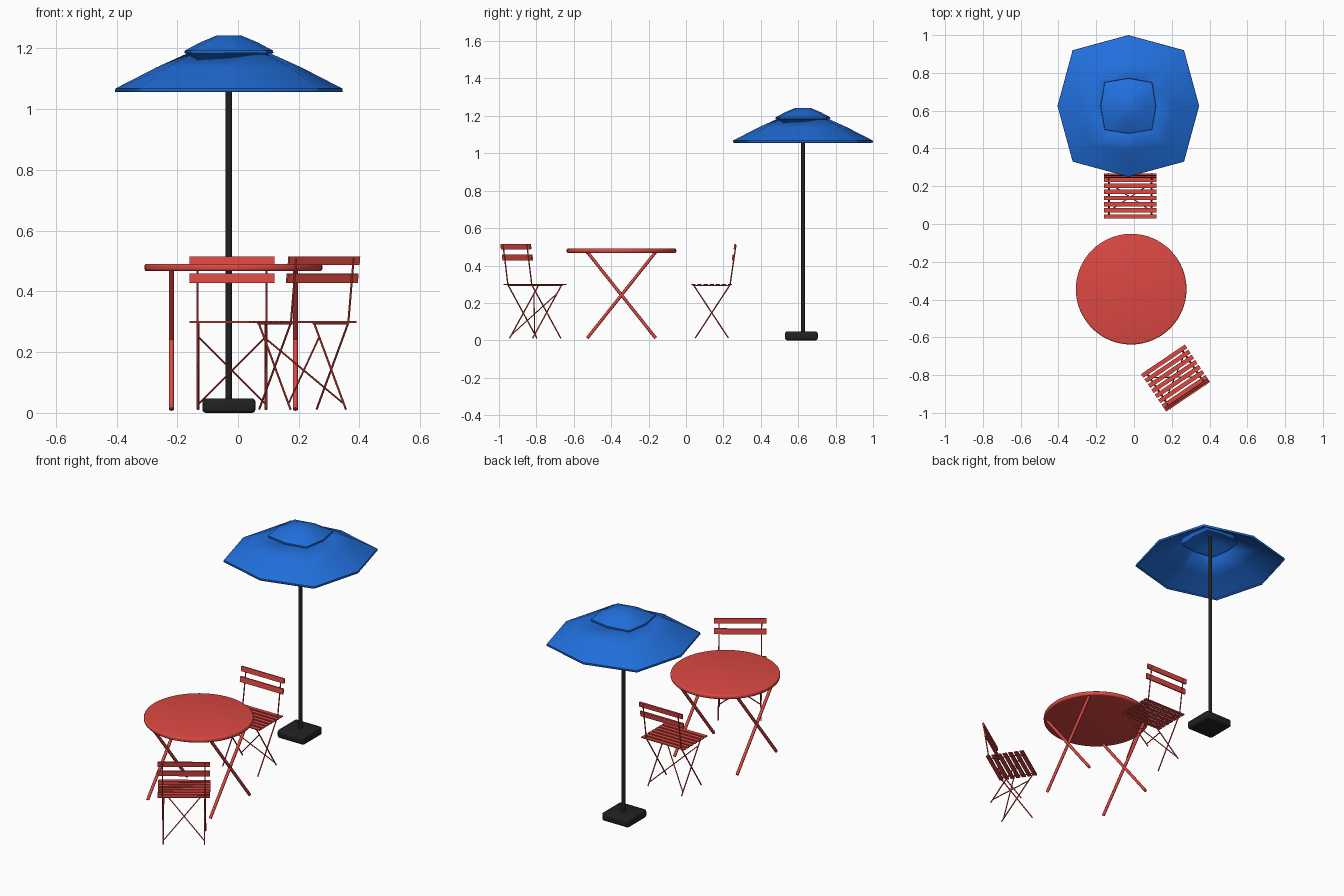
import bpy, bmesh, math
from mathutils import Vector, Matrix

if "Cube" in bpy.data.objects:
    bpy.data.objects.remove(bpy.data.objects["Cube"])


def material(name, color):
    m = bpy.data.materials.new(name)
    m.diffuse_color = (*color, 1)
    m.use_nodes = True
    m.node_tree.nodes["Principled BSDF"].inputs["Base Color"].default_value = m.diffuse_color
    return m


RED = material("red_paint", (0.72, 0.065, 0.055))
BLUE = material("blue_fabric", (0.015, 0.16, 0.72))
BLACK = material("black_metal", (0.015, 0.015, 0.015))


def finish(name, bm, mat, smooth=True):
    bmesh.ops.recalc_face_normals(bm, faces=bm.faces)
    me = bpy.data.meshes.new(name)
    bm.to_mesh(me)
    bm.free()
    ob = bpy.data.objects.new(name, me)
    bpy.context.collection.objects.link(ob)
    me.materials.append(mat)
    if smooth:
        bpy.ops.object.select_all(action='DESELECT')
        ob.select_set(True)
        bpy.context.view_layer.objects.active = ob
        bpy.ops.object.shade_smooth_by_angle(angle=math.radians(35))
    return ob


def tube(bm, a, b, r, seg=10):
    a, b = Vector(a), Vector(b)
    d = b - a
    mat = Matrix.Translation((a + b) / 2) @ d.to_track_quat('Z', 'Y').to_matrix().to_4x4()
    bmesh.ops.create_cone(bm, cap_ends=True, segments=seg, radius1=r, radius2=r,
                          depth=d.length, matrix=mat)


def box(bm, center, size, tilt=0):
    mat = (Matrix.Translation(center) @ Matrix.Rotation(tilt, 4, 'X')
           @ Matrix.Diagonal((*size, 1)))
    return bmesh.ops.create_cube(bm, size=1, matrix=mat)['verts']


def bevel(bm, width, segments=2):
    bmesh.ops.bevel(bm, geom=bm.edges[:], offset=width, segments=segments,
                    affect='EDGES', profile=0.5)


def octagon_shell(name, rings, cx, cy, close_top):
    # rings: (radius on the axes, radius on the diagonals, z)
    bm = bmesh.new()
    loops = []
    for rc, rd, z in rings:
        loops.append([bm.verts.new((cx + (rd if i % 2 else rc) * math.cos(i * math.pi / 4),
                                    cy + (rd if i % 2 else rc) * math.sin(i * math.pi / 4), z))
                      for i in range(8)])
    for lo, hi in zip(loops, loops[1:]):
        for i in range(8):
            j = (i + 1) % 8
            bm.faces.new((lo[i], lo[j], hi[j], hi[i]))
    if close_top:
        bm.faces.new(loops[-1])
    ob = finish(name, bm, BLUE)
    mod = ob.modifiers.new("thickness", 'SOLIDIFY')
    mod.thickness = 0.008
    mod.offset = -1
    return ob


# Parasol
PX, PY = -0.03, 0.625
octagon_shell("canopy", [(0.375, 0.417, 1.057), (0.374, 0.416, 1.068),
                         (0.238, 0.285, 1.138), (0.13, 0.16, 1.187)], PX, PY, False)
octagon_shell("canopy_cap", [(0.147, 0.178, 1.185), (0.145, 0.176, 1.193),
                             (0.095, 0.11, 1.22), (0.04, 0.045, 1.243)], PX, PY, True)

bm = bmesh.new()
tube(bm, (PX, PY, 0.03), (PX, PY, 1.22), 0.011, 20)
finish("parasol_pole", bm, BLACK)

bm = bmesh.new()
box(bm, (PX, PY - 0.008, 0.028), (0.175, 0.175, 0.048))
bevel(bm, 0.012, 3)
for v in bm.verts:
    v.co.z -= 0.004
finish("parasol_base", bm, BLACK)

# Table
TX, TY = -0.015, -0.345
bm = bmesh.new()
bmesh.ops.create_cone(bm, cap_ends=True, segments=64, radius1=0.293, radius2=0.293,
                      depth=0.024, matrix=Matrix.Translation((TX, TY, 0.479)))
rims = [e for e in bm.edges if abs(e.verts[0].co.z - e.verts[1].co.z) < 1e-5]
bmesh.ops.bevel(bm, geom=rims, offset=0.008, segments=3, affect='EDGES', profile=0.5)
finish("table_top", bm, RED)

bm = bmesh.new()
for sx in (-1, 1):
    for sy in (-1, 1):
        x = TX + sx * 0.204
        tube(bm, (x, TY + sy * 0.183, 0.012), (x, TY - sy * 0.185, 0.475), 0.0085, 12)
finish("table_legs", bm, RED)


# Folding chairs
def chair(label, x, y, angle):
    parts = []

    bm = bmesh.new()
    for i in range(7):
        box(bm, (0, -0.112 + i * 0.0325, 0.299), (0.28, 0.023, 0.006))
    parts.append(finish(label + "_seat_slats", bm, RED, False))

    bm = bmesh.new()
    tilt = -math.radians(8)
    box(bm, (0, 0.099, 0.443), (0.28, 0.009, 0.031), tilt)
    box(bm, (0, 0.109, 0.501), (0.28, 0.009, 0.028), tilt)
    parts.append(finish(label + "_back_slats", bm, RED, False))

    # long legs rise into the backrest, short legs cross them
    bm = bmesh.new()
    for s in (-1, 1):
        a, b = s * 0.114, s * 0.110
        tube(bm, (a, -0.103, 0.012), (a, 0.083, 0.296), 0.0035)
        tube(bm, (a, 0.083, 0.293), (a, 0.115, 0.51), 0.0035)
        tube(bm, (b, 0.075, 0.012), (b, -0.112, 0.296), 0.0035)
        tube(bm, (b, -0.118, 0.294), (b, 0.085, 0.294), 0.0025)
        # cross brace between the short legs
        tube(bm, (b, 0.063, 0.03), (-b, -0.082, 0.25), 0.003)
    parts.append(finish(label + "_frame", bm, RED))

    for p in parts:
        p.location = (x, y, 0)
        p.rotation_euler.z = angle


chair("rear_chair", -0.02, 0.152, 0)
chair("front_chair", 0.222, -0.819, math.radians(214))
